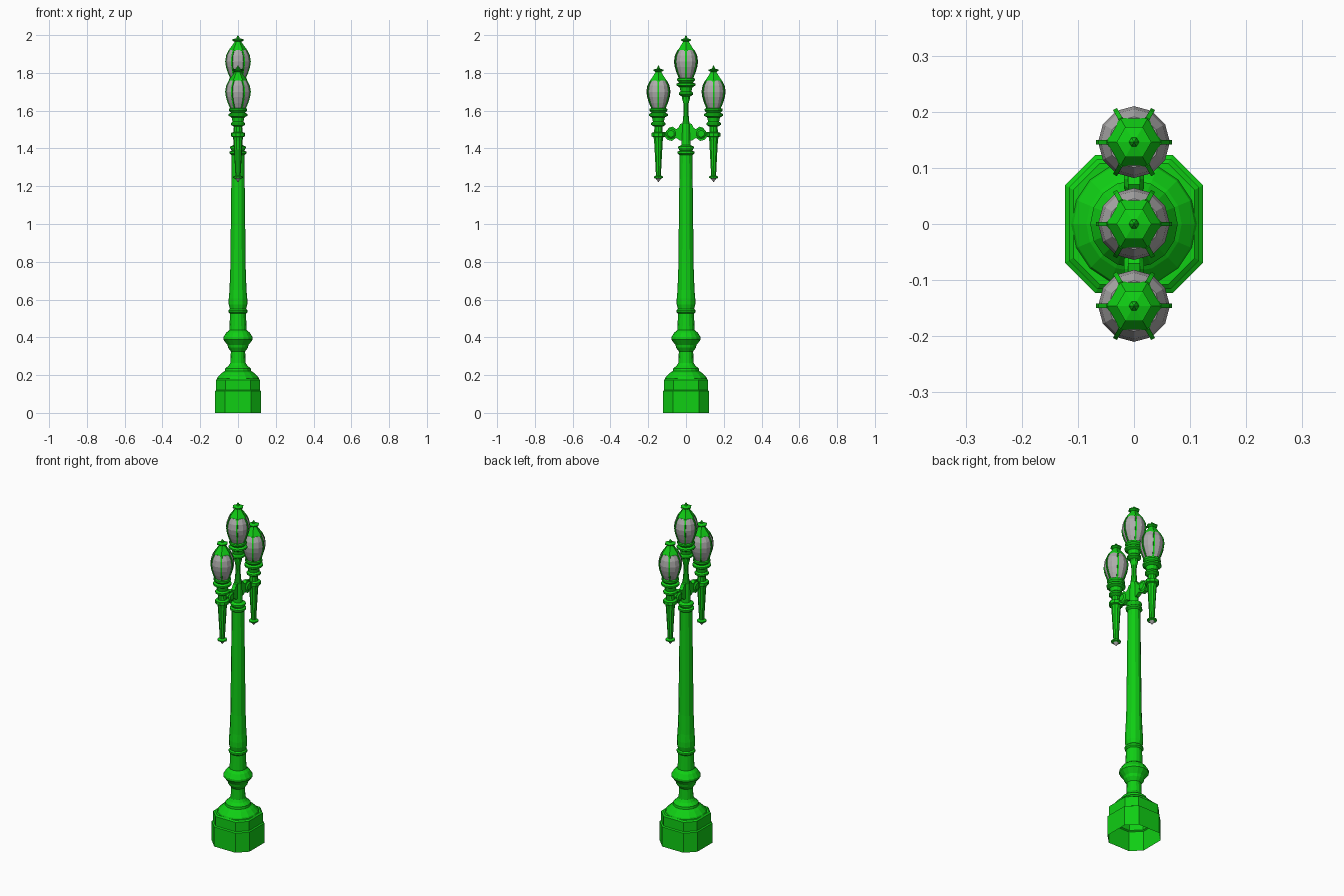
import bpy
import bmesh
import math

if "Cube" in bpy.data.objects:
    bpy.data.objects.remove(bpy.data.objects["Cube"], do_unlink=True)


def make_material(name, colour):
    mat = bpy.data.materials.new(name)
    mat.use_nodes = True
    mat.diffuse_color = (*colour, 1)
    mat.node_tree.nodes["Principled BSDF"].inputs["Base Color"].default_value = (*colour, 1)
    return mat


GREEN = make_material("green paint", (0.005, 0.62, 0.007))
GLASS = make_material("grey glass", (0.42, 0.41, 0.41))


def finish(name, bm, mat, location=(0, 0, 0)):
    bmesh.ops.remove_doubles(bm, verts=bm.verts, dist=1e-5)
    bmesh.ops.recalc_face_normals(bm, faces=bm.faces)
    mesh = bpy.data.meshes.new(name)
    bm.to_mesh(mesh)
    bm.free()
    mesh.materials.append(mat)
    obj = bpy.data.objects.new(name, mesh)
    obj.location = location
    bpy.context.collection.objects.link(obj)
    return obj


def loft(bm, rings, caps=True):
    """Skin a list of closed point rings."""
    loops = [[bm.verts.new(p) for p in ring] for ring in rings]
    n = len(loops[0])
    for low, high in zip(loops, loops[1:]):
        for i in range(n):
            j = (i + 1) % n
            bm.faces.new((low[i], low[j], high[j], high[i]))
    if caps:
        bm.faces.new(loops[0][::-1])
        bm.faces.new(loops[-1])


def circle(radius, z, sides):
    r = max(radius, 0.0005)
    return [(r * math.cos(math.tau * i / sides), r * math.sin(math.tau * i / sides), z)
            for i in range(sides)]


def lathe(name, profile, sides, mat, location=(0, 0, 0)):
    bm = bmesh.new()
    loft(bm, [circle(r, z, sides) for r, z in profile])
    return finish(name, bm, mat, location)


# Hollow chamfered plinth, open underneath
def plinth_ring(half, z):
    c = half * 0.56
    return [(half, -c, z), (half, c, z), (c, half, z), (-c, half, z),
            (-half, c, z), (-half, -c, z), (-c, -half, z), (c, -half, z)]


bm = bmesh.new()
loft(bm, [plinth_ring(h, z) for h, z in
          [(0.123, 0), (0.123, 0.115), (0.116, 0.12), (0.116, 0.175), (0.108, 0.182), (0.07, 0.182)]],
     caps=False)
finish("plinth", bm, GREEN)

# Turned foot and column
lathe("column_foot", [
    (0.112, 0.18), (0.108, 0.19), (0.085, 0.212), (0.07, 0.222), (0.068, 0.235),
    (0.05, 0.25), (0.04, 0.265), (0.038, 0.325), (0.052, 0.345), (0.056, 0.36),
    (0.078, 0.388), (0.078, 0.4), (0.062, 0.425), (0.046, 0.438), (0.042, 0.525)],
    16, GREEN)
lathe("column_shaft", [
    (0.042, 0.525), (0.05, 0.533), (0.05, 0.543), (0.043, 0.55), (0.049, 0.575),
    (0.049, 0.605), (0.045, 0.65), (0.041, 0.76), (0.035, 1.25), (0.034, 1.37)],
    12, GREEN)
lathe("column_capital", [
    (0.034, 1.365), (0.044, 1.373), (0.044, 1.383), (0.033, 1.388), (0.042, 1.403),
    (0.042, 1.41), (0.024, 1.418), (0.022, 1.53)], 12, GREEN)

# Scrolled crossarm, cut as a symmetrical plate
half_outline = [(0, 1.535), (0.03, 1.53), (0.04, 1.51), (0.052, 1.502), (0.07, 1.515),
                (0.09, 1.51), (0.107, 1.488), (0.135, 1.485), (0.135, 1.465), (0.11, 1.46),
                (0.098, 1.445), (0.075, 1.44), (0.052, 1.456), (0.032, 1.442), (0, 1.44)]
outline = half_outline + [(-y, z) for y, z in half_outline[-2:0:-1]]
bm = bmesh.new()
loft(bm, [[(x, y, z) for y, z in outline] for x in (-0.011, 0.011)])
finish("crossarm", bm, GREEN)

# Round bosses in the scrolls
for side, label in ((-1, "front"), (1, "back")):
    boss = lathe(label + "_scroll_boss", [(0.018, -0.018), (0.028, -0.01), (0.028, 0.01),
                                          (0.018, 0.018)], 10, GREEN, (0, side * 0.08, 1.478))
    boss.rotation_euler.y = math.pi / 2

GLOBE = [(0.037, 0), (0.05, 0.03), (0.06, 0.062), (0.064, 0.09), (0.059, 0.122), (0.045, 0.15)]


def lamp_head(label, y, z):
    at = (0, y, z)
    # Stepped cup under the glass
    lathe(label + "_lamp_cup", [
        (0.022, -0.095), (0.038, -0.085), (0.038, -0.076), (0.029, -0.068), (0.034, -0.046),
        (0.05, -0.037), (0.05, -0.027), (0.037, -0.021), (0.047, -0.01), (0.047, 0),
        (0.036, 0.004)], 12, GREEN, at)
    lathe(label + "_lamp_globe", GLOBE, 12, GLASS, at)
    # Six-sided cap with a finial
    lathe(label + "_lamp_cap", [
        (0.05, 0.145), (0.047, 0.154), (0.026, 0.182), (0.018, 0.195), (0.031, 0.202),
        (0.031, 0.207), (0.009, 0.213), (0.006, 0.222), (0, 0.23)], 6, GREEN, at)
    # Ribs following the glass
    bm = bmesh.new()
    for i in range(6):
        a = math.tau * i / 6
        ca, sa = math.cos(a), math.sin(a)
        loft(bm, [[((r + d) * ca - t * sa, (r + d) * sa + t * ca, h)
                   for d, t in ((-0.004, -0.004), (0.004, -0.004), (0.004, 0.004), (-0.004, 0.004))]
                  for r, h in GLOBE])
    finish(label + "_lamp_ribs", bm, GREEN, at)


# Central lamp on its slim post
lathe("top_post", [(0.022, 1.52), (0.017, 1.55), (0.013, 1.6), (0.015, 1.64), (0.021, 1.66),
                   (0.021, 1.68)], 10, GREEN)
lamp_head("top", 0, 1.77)

# Side lamps with hanging stems
for side, label in ((-1, "front"), (1, "back")):
    y = side * 0.146
    lamp_head(label, y, 1.61)
    lathe(label + "_stem", [
        (0.015, 1.24), (0.026, 1.244), (0.026, 1.251), (0.014, 1.257), (0.016, 1.3),
        (0.024, 1.44), (0.027, 1.46), (0.038, 1.464), (0.038, 1.482), (0.024, 1.487),
        (0.022, 1.52)], 10, GREEN, (0, y, 0))
    lathe(label + "_stem_tip", [(0, 1.222), (0.016, 1.241)], 10, GLASS, (0, y, 0))
